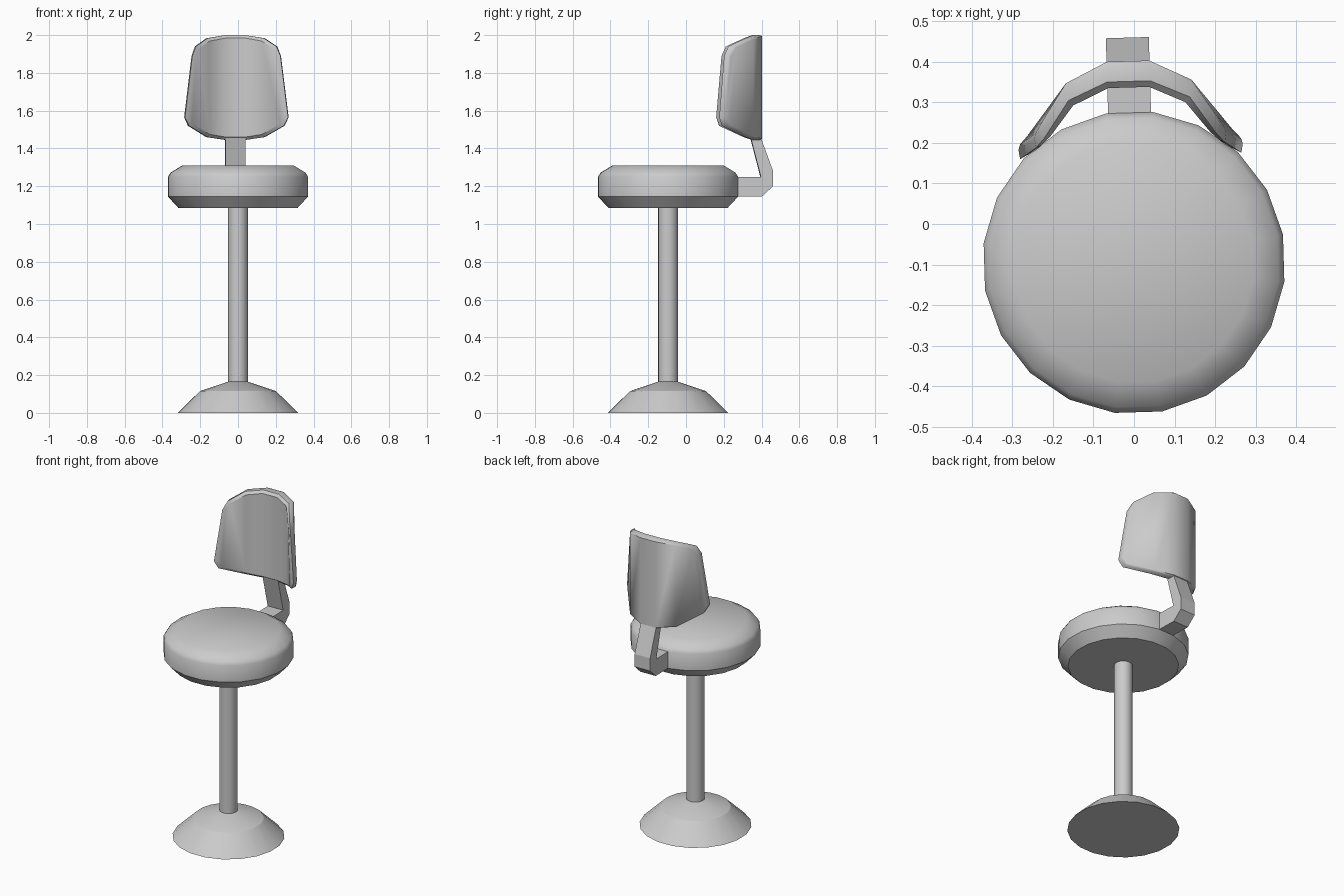
import bpy, bmesh, math

if "Cube" in bpy.data.objects:
    bpy.data.objects.remove(bpy.data.objects["Cube"])

CENTRE_Y = -0.095          # pedestal axis
TWIST = math.radians(1.7)  # whole stool is turned very slightly


def finish(name, bm, angle=32):
    bmesh.ops.recalc_face_normals(bm, faces=bm.faces[:])
    mesh = bpy.data.meshes.new(name)
    bm.to_mesh(mesh)
    bm.free()
    ob = bpy.data.objects.new(name, mesh)
    bpy.context.collection.objects.link(ob)
    ob.location.y = CENTRE_Y
    ob.rotation_euler.z = TWIST
    bpy.ops.object.select_all(action='DESELECT')
    ob.select_set(True)
    bpy.context.view_layer.objects.active = ob
    bpy.ops.object.shade_smooth_by_angle(angle=math.radians(angle))
    return ob


def bridge(bm, a, b):
    n = len(a)
    for i in range(n):
        j = (i + 1) % n
        bm.faces.new((a[i], a[j], b[j], b[i]))


def lathe(name, profile, sides, angle=32):
    bm = bmesh.new()
    rings = []
    for r, z in profile:
        angs = [2 * math.pi * (i + 0.5) / sides for i in range(sides)]
        rings.append([bm.verts.new((r * math.cos(a), r * math.sin(a), z)) for a in angs])
    for a, b in zip(rings, rings[1:]):
        bridge(bm, a, b)
    bm.faces.new(rings[0])
    bm.faces.new(rings[-1])
    return finish(name, bm, angle)


# Round pedestal parts
lathe("base", [(0.322, 0), (0.203, 0.115), (0.05, 0.166)], 20, 22)
lathe("pole", [(0.053, 0.15), (0.053, 1.10)], 16)
lathe("seat", [(0.318, 1.085), (0.374, 1.145), (0.374, 1.25),
               (0.36, 1.272), (0.297, 1.31)], 20, 40)

# Bent arm joining seat and backrest: side profile (y, z) extruded across x
arm = [(0.25, 1.145), (0.40, 1.145), (0.46, 1.20), (0.46, 1.28),
       (0.39, 1.47), (0.338, 1.47), (0.395, 1.25), (0.25, 1.25)]
bm = bmesh.new()
sides = [[bm.verts.new((x, y - CENTRE_Y, z)) for y, z in arm] for x in (-0.053, 0.053)]
bridge(bm, *sides)
for s in sides:
    bm.faces.new(s)
finish("back_arm", bm, 20)

# Curved backrest: half columns (top xyz, bottom xyz, inward direction)
half = [((0.053, 0.402, 2.0), (0.053, 0.402, 1.445), (0.0, -1.0)),
        ((0.158, 0.352, 1.983), (0.158, 0.352, 1.46), (-0.17, -0.85)),
        ((0.220, 0.255, 1.94), (0.258, 0.220, 1.52), (-0.15, -0.75)),
        ((0.238, 0.225, 1.89), (0.278, 0.198, 1.565), (-0.1, -0.6))]
MID_Z = 1.72
# layers from back to front: (depth, inward shrink)
layers = [(0.0, 0.02), (0.012, 0.0), (0.05, 0.0), (0.065, 0.055)]


def columns():
    for sx, cols in ((-1, half[::-1]), (1, half)):
        for top, bottom, n in cols:
            yield sx, top, bottom, n


def layer_verts(bm, depth, shrink):
    tops, bottoms = [], []
    for sx, top, bottom, n in columns():
        for (x, y, z), out in ((top, tops), (bottom, bottoms)):
            px = x * (1 - shrink) + n[0] * depth
            py = y + n[1] * depth + (shrink * x * 1.2 if x > 0.2 else 0)
            pz = MID_Z + (z - MID_Z) * (1 - shrink)
            out.append(bm.verts.new((sx * px, py - CENTRE_Y, pz)))
    return tops, bottoms


bm = bmesh.new()
stack = [layer_verts(bm, d, s) for d, s in layers]
for (t0, b0), (t1, b1) in zip(stack, stack[1:]):
    bridge(bm, t0 + b0[::-1], t1 + b1[::-1])
for t, b in (stack[0], stack[-1]):
    for i in range(len(t) - 1):
        bm.faces.new((t[i], t[i + 1], b[i + 1], b[i]))
finish("backrest", bm, 38)
